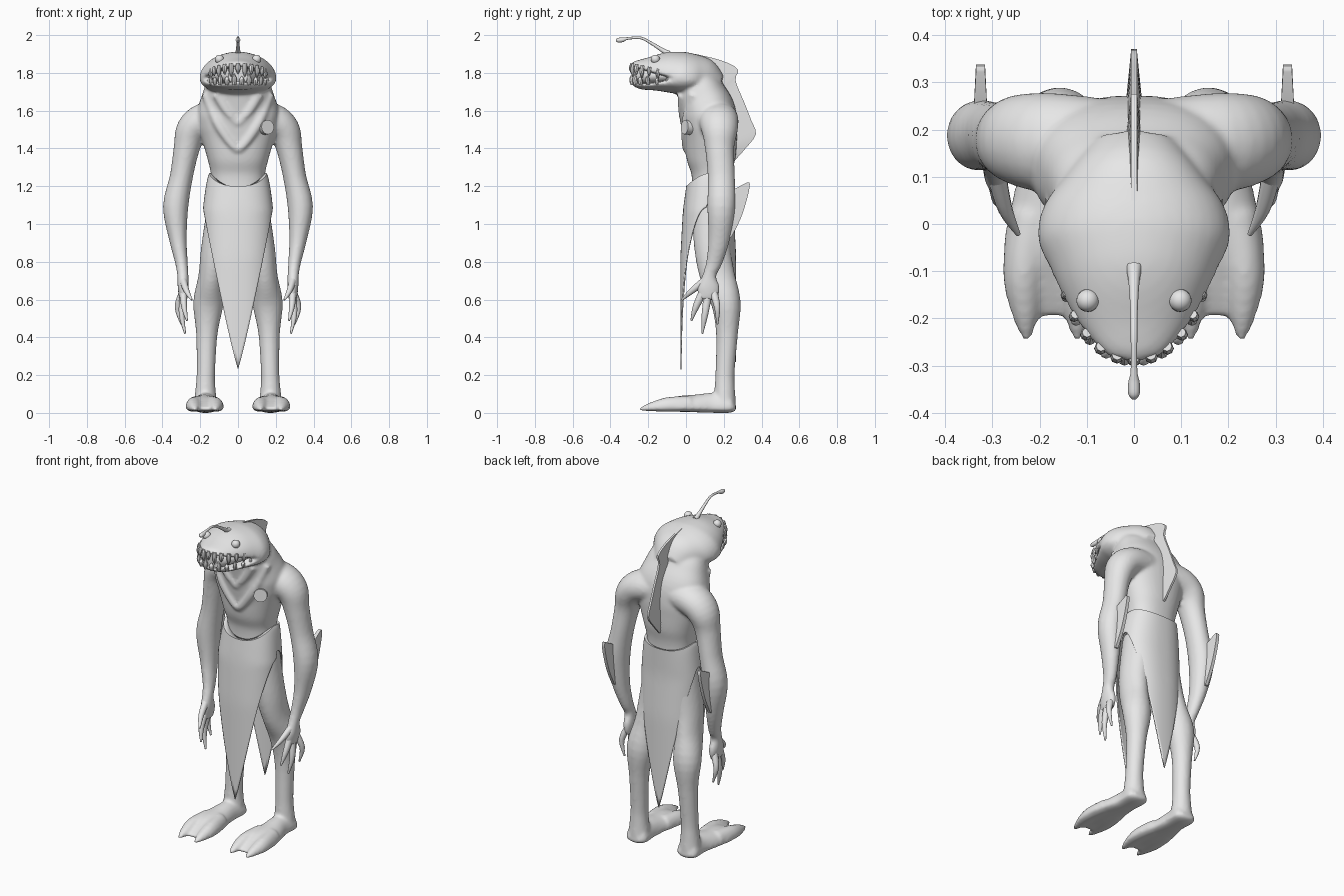
import bpy, bmesh, math
from mathutils import Vector

cube = bpy.data.objects.get("Cube")
if cube:
    bpy.data.objects.remove(cube, do_unlink=True)

grey = bpy.data.materials.new("plain grey")
grey.use_nodes = True
grey.diffuse_color = (0.8, 0.8, 0.8, 1)
grey.node_tree.nodes["Principled BSDF"].inputs["Base Color"].default_value = (0.8, 0.8, 0.8, 1)

X, Y, Z = Vector((1, 0, 0)), Vector((0, 1, 0)), Vector((0, 0, 1))


def spow(v, e):
    return math.copysign(abs(v) ** e, v)


def finish(bm, name, angle=40):
    bmesh.ops.recalc_face_normals(bm, faces=bm.faces)
    me = bpy.data.meshes.new(name)
    bm.to_mesh(me)
    bm.free()
    me.materials.append(grey)
    me.shade_smooth()
    me.set_sharp_from_angle(angle=math.radians(angle))
    ob = bpy.data.objects.new(name, me)
    bpy.context.scene.collection.objects.link(ob)
    return ob


def refine(rows, steps):
    """Catmull-Rom interpolation of the station rows."""
    rows = [Vector(r) for r in rows]
    out = []
    for i in range(len(rows) - 1):
        a, b, c, d = rows[max(i - 1, 0)], rows[i], rows[i + 1], rows[min(i + 2, len(rows) - 1)]
        for k in range(steps):
            t = k / steps
            out.append(0.5 * (2 * b + (c - a) * t + (2 * a - 5 * b + 4 * c - d) * t * t
                              + (3 * b - a - 3 * c + d) * t ** 3))
    return out + [rows[-1]]


def loft(bm, rows, ref=Y, n=24, steps=4, low=1.0, power=1.0, side=1):
    """Tube through (x, y, z, radius along ref, radius across) stations."""
    rows = refine(rows, steps)
    pts = [Vector((r[0] * side, r[1], r[2])) for r in rows]
    rings = []
    for i, (r, p) in enumerate(zip(rows, pts)):
        t = (pts[min(i + 1, len(pts) - 1)] - pts[max(i - 1, 0)]).normalized()
        a = (ref - t * ref.dot(t)).normalized()
        b = t.cross(a)
        ring = []
        for k in range(n):
            w = 2 * math.pi * k / n
            c, s = spow(math.cos(w), power), spow(math.sin(w), power)
            ring.append(bm.verts.new(p + a * c * r[3] * (low if c < 0 else 1) + b * s * r[4]))
        rings.append(ring)
    for p, q in zip(rings, rings[1:]):
        for k in range(n):
            bm.faces.new((p[k], p[(k + 1) % n], q[(k + 1) % n], q[k]))
    bm.faces.new(rings[0])
    bm.faces.new(rings[-1])


def fin(name, pairs, x, half, edge=.3):
    """Wedge-shaped fin from (base y, base z, edge y, edge z) rows."""
    bm = bmesh.new()
    rings = []
    for by, bz, ey, ez in refine(pairs, 3):
        rings.append([bm.verts.new(c) for c in ((x - half, by, bz), (x + half, by, bz),
                                                (x + half * edge, ey, ez), (x - half * edge, ey, ez))])
    for p, q in zip(rings, rings[1:]):
        for k in range(4):
            bm.faces.new((p[k], p[(k + 1) % 4], q[(k + 1) % 4], q[k]))
    bm.faces.new(rings[0])
    bm.faces.new(rings[-1])
    return finish(bm, name)


# Body: overlapping lofts fused into one skin
bm = bmesh.new()
torso = [(.138, 1.13, .105, .14), (.138, 1.26, .108, .143), (.133, 1.35, .13, .163), (.13, 1.45, .14, .192),
         (.126, 1.52, .146, .21), (.115, 1.6, .145, .215), (.085, 1.68, .13, .19), (.06, 1.74, .115, .17),
         (.035, 1.81, .08, .135), (.015, 1.86, .04, .08)]
loft(bm, [(0, *t) for t in torso], n=40, power=.85)

skull = [(.17, 1.72, .07, .09), (.1, 1.75, .122, .145), (.04, 1.76, .138, .19), (-.03, 1.77, .143, .204),
         (-.1, 1.788, .128, .176), (-.17, 1.805, .097, .142), (-.23, 1.822, .058, .104),
         (-.275, 1.835, .03, .062), (-.292, 1.84, .012, .02)]
jaw = [(.1, 1.75, .06, .145), (.03, 1.765, .08, .195), (-.04, 1.765, .082, .2), (-.1, 1.755, .06, .176),
       (-.17, 1.745, .038, .142), (-.23, 1.742, .03, .104), (-.27, 1.75, .022, .062), (-.285, 1.757, .01, .02)]
loft(bm, [(0, *s) for s in skull], ref=Z, n=40, low=.12)
loft(bm, [(0, *s) for s in jaw], ref=-Z, n=40, low=.12)

arm = [(.06, .165, 1.57, .1, .09), (.18, .172, 1.55, .106, .09), (.245, .178, 1.495, .096, .084),
       (.272, .178, 1.4, .077, .069), (.3, .187, 1.25, .072, .061), (.33, .187, 1.09, .074, .067),
       (.318, .175, .92, .057, .047), (.3, .15, .8, .043, .034), (.292, .125, .73, .036, .03),
       (.29, .12, .66, .06, .029), (.289, .115, .6, .05, .022)]
leg = [(.085, .135, 1.13, .095, .075), (.095, .135, 1, .1, .082), (.12, .143, .85, .096, .078),
       (.14, .168, .72, .092, .07), (.157, .212, .58, .078, .08), (.165, .217, .42, .058, .057),
       (.17, .207, .22, .051, .049), (.172, .205, .13, .054, .053), (.172, .205, .04, .06, .064)]
foot = [(.172, .264, .03, .04, .035), (.172, .235, .025, .08, .066), (.172, .14, .025, .082, .064),
        (.178, .05, .025, .072, .08), (.178, -.05, .025, .062, .1), (.175, -.13, .022, .035, .09),
        (.174, -.195, .015, .012, .06)]
toes = [[(.215, .02, .03, .062, .05), (.233, -.1, .028, .055, .046), (.23, -.19, .022, .032, .03),
         (.227, -.247, .015, .01, .009)],
        [(.14, .02, .03, .062, .05), (.12, -.1, .028, .055, .046), (.119, -.19, .022, .032, .03),
         (.12, -.247, .015, .01, .009)]]
folds = [[(.165, .04, 1.69, .026, .03), (.11, .002, 1.54, .026, .028), (.04, -.004, 1.43, .02, .022),
          (0, 0, 1.39, .016, .018)],
         [(.11, -.02, 1.69, .026, .03), (.06, -.02, 1.6, .022, .024), (0, -.012, 1.53, .018, .02)]]
for side in (1, -1):
    loft(bm, arm, side=side)
    loft(bm, leg, side=side)
    loft(bm, foot, ref=Z, low=.3, side=side)
    for toe in toes:
        loft(bm, toe, ref=Z, low=.4, n=16, side=side)
    for fold in folds:
        loft(bm, fold, n=12, side=side)
body = finish(bm, "body")
skin = body.modifiers.new("fuse", "REMESH")
skin.mode = "VOXEL"
skin.voxel_size = .009
skin.use_smooth_shade = True
relax = body.modifiers.new("relax", "SMOOTH")
relax.factor = .5
relax.iterations = 7

# Mouth lining and teeth along the lips
bm = bmesh.new()
loft(bm, [(0, y, 1.785, .05, w * .82) for y, z, h, w in skull[3:8]], ref=Z, n=24)
finish(bm, "mouth_lining")
for name, count, sign in (("upper_teeth", 13, -1), ("lower_teeth", 12, 1)):
    bm = bmesh.new()
    for i in range(count):
        a = math.radians(-80 + 160 * i / (count - 1))
        c = math.cos(a)
        x, y = .155 * math.sin(a), -.055 - .228 * c
        z = 1.79 + .048 * c if sign < 0 else 1.75
        size = (.028 + .034 * c) * (1 if i % 2 else .7) * (1 if sign < 0 else .75)
        r = .008 + .006 * c
        loft(bm, [(x, y, z - sign * .012, r * .8, r * .8), (x * 1.02, y - .005, z + sign * size * .4, r, r),
                  (x, y - .002, z + sign * size, .002, .002)], n=8, steps=3)
    finish(bm, name)

# Lure on the forehead
bm = bmesh.new()
stalk = [(-.09, 1.9, .018), (-.12, 1.917, .012), (-.18, 1.955, .008), (-.24, 1.985, .007),
         (-.31, 1.982, .007), (-.335, 1.975, .012), (-.36, 1.973, .012), (-.371, 1.972, .004)]
loft(bm, [(0, y, z, r, r) for y, z, r in stalk], ref=X, n=12)
finish(bm, "lure")

# Back fin
fin("back_fin", [(.03, 1.86, .05, 1.9), (.1, 1.78, .19, 1.865), (.14, 1.7, .275, 1.818), (.17, 1.66, .262, 1.76),
                 (.21, 1.58, .31, 1.64), (.23, 1.48, .345, 1.55), (.23, 1.42, .37, 1.475),
                 (.23, 1.38, .315, 1.4), (.23, 1.33, .262, 1.34)], 0, .02)

# Paired parts: fingers, elbow fins, eyes
fingers = [[(.29, .1, .7, .022, .02), (.272, .03, .645, .016, .015), (.245, -.022, .598, .005, .005)],
           [(.289, .085, .63, .022, .02), (.285, .052, .56, .017, .015), (.27, .028, .488, .005, .005)],
           [(.289, .115, .62, .022, .02), (.298, .1, .52, .017, .015), (.28, .086, .42, .005, .005)],
           [(.292, .145, .64, .022, .02), (.32, .165, .56, .016, .015), (.3, .166, .47, .005, .005)]]
for side, word in ((1, "left"), (-1, "right")):
    bm = bmesh.new()
    for f in fingers:
        loft(bm, f, n=12, side=side)
    finish(bm, word + "_fingers")
    fin(word + "_elbow_fin", [(.21, 1.16, .322, 1.22), (.21, 1.14, .338, 1.212), (.21, 1.08, .325, 1.14),
                              (.21, 1, .29, 1.03), (.19, .92, .24, .93)], side * .325, .016, .6)
    bm = bmesh.new()
    bmesh.ops.create_uvsphere(bm, u_segments=20, v_segments=12, radius=.024)
    bmesh.ops.translate(bm, verts=bm.verts, vec=(side * .098, -.162, 1.872))
    finish(bm, word + "_eye")

# Round badge on the chest
bm = bmesh.new()
bmesh.ops.create_cone(bm, cap_ends=True, segments=28, radius1=.038, radius2=.038, depth=.07)
tilt = Vector((.5, -.85, .08)).to_track_quat("Z", "Y")
bmesh.ops.rotate(bm, verts=bm.verts, cent=(0, 0, 0), matrix=tilt.to_matrix())
bmesh.ops.translate(bm, verts=bm.verts, vec=(.14, .022, 1.51))
finish(bm, "chest_badge")

# Loincloth: a waist band whose hem falls to a point at front and back
bm = bmesh.new()
cols, rows = 96, 16
grid = []
for k in range(cols):
    w = 2 * math.pi * k / cols
    c, s = spow(math.cos(w), .85), spow(math.sin(w), .85)
    top = 1.27 - (.07 if s < 0 else .03) * s * s
    hem = (.23 if s < 0 else .27) + .86 * abs(c) ** 1.12
    line = [bm.verts.new((.125 * c, .135 + .1 * s, top - .005))]
    for j in range(rows + 1):
        z = top + (hem - top) * j / rows
        drop = min(1, max(0, (1.27 - z) / .2))
        wide = .15 + .037 * drop ** .6
        deep = .124 + .024 * min(1, max(0, (1.27 - z) / .45))
        line.append(bm.verts.new((wide * c, .135 - .017 * drop + deep * s, z)))
    grid.append(line)
for k in range(cols):
    p, q = grid[k], grid[(k + 1) % cols]
    for j in range(rows + 1):
        bm.faces.new((p[j], q[j], q[j + 1], p[j + 1]))
cloth = finish(bm, "loincloth", 60)
thick = cloth.modifiers.new("thickness", "SOLIDIFY")
thick.thickness = .007
